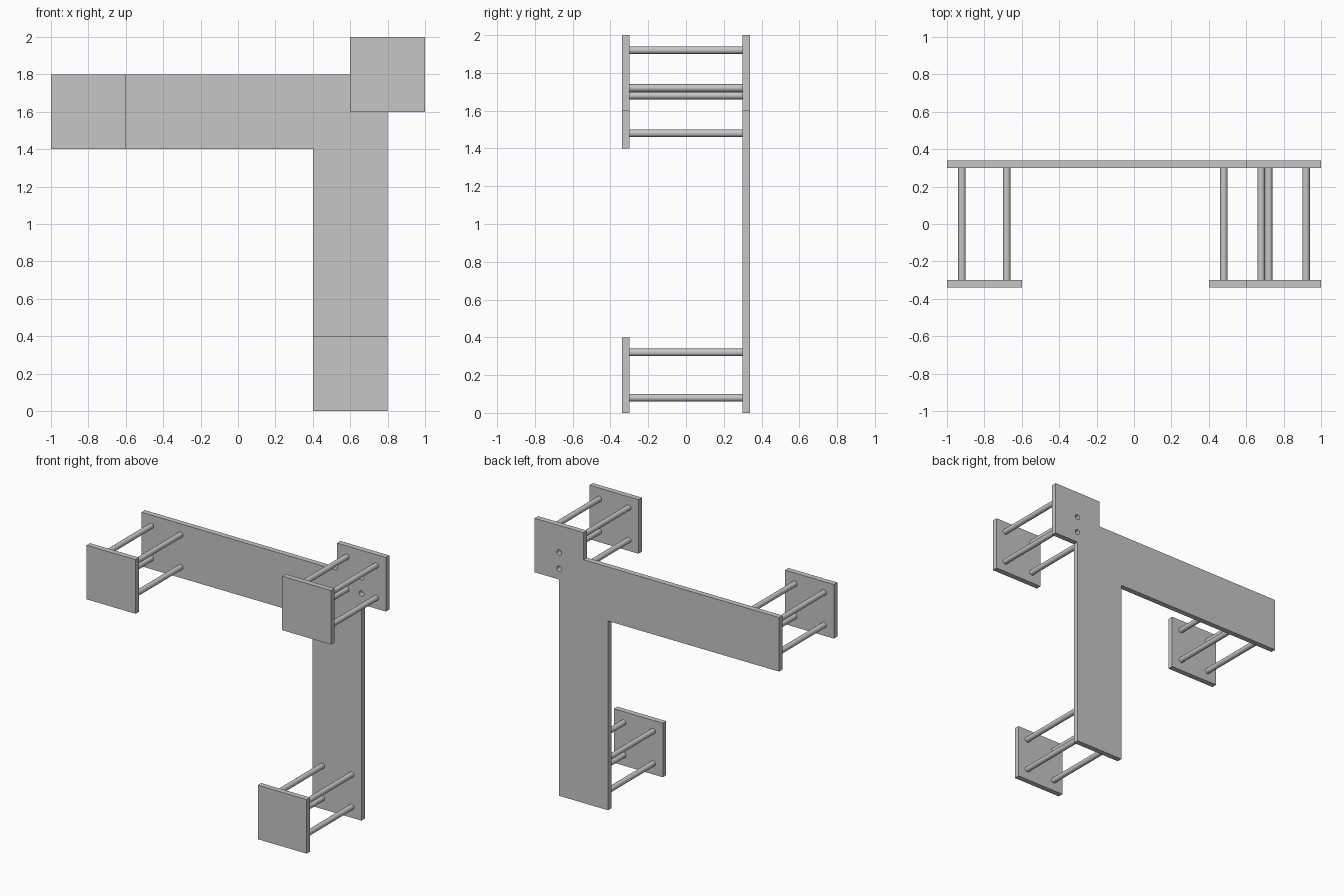
import bpy
from math import cos, sin, tau, radians

cube = bpy.data.objects.get("Cube")
if cube:
    bpy.data.objects.remove(cube, do_unlink=True)

grey = bpy.data.materials.new("light_grey")
grey.use_nodes = True
colour = (0.565, 0.565, 0.565, 1)
grey.diffuse_color = colour
grey.node_tree.nodes["Principled BSDF"].inputs["Base Color"].default_value = colour

PLATE_Y = 0.32      # distance of both plate layers from the middle
THICK = 0.04
ROD_OFFSET = 0.12
ROD_RADIUS = 0.02


def circle(x, z, radius, sides=24):
    return [(x + radius * cos(tau * i / sides), z + radius * sin(tau * i / sides))
            for i in range(sides)]


def sheet(name, y, loops):
    """Flat upright plate; loops after the first are holes."""
    curve = bpy.data.curves.new(name, "CURVE")
    curve.dimensions = "2D"
    curve.fill_mode = "BOTH"
    curve.extrude = THICK / 2
    for loop in loops:
        spline = curve.splines.new("POLY")
        spline.points.add(len(loop) - 1)
        for point, (x, z) in zip(spline.points, loop):
            point.co = (x, z, 0, 1)
        spline.use_cyclic_u = True
        spline.use_smooth = False
    curve.materials.append(grey)
    obj = bpy.data.objects.new(name, curve)
    obj.location.y = y
    obj.rotation_euler.x = radians(90)
    bpy.context.collection.objects.link(obj)
    bpy.ops.object.select_all(action="DESELECT")
    obj.select_set(True)
    bpy.context.view_layer.objects.active = obj
    bpy.ops.object.convert(target="MESH")
    bpy.ops.object.shade_flat()


def rod(name, x, z):
    bpy.ops.mesh.primitive_cylinder_add(
        vertices=24, radius=ROD_RADIUS, depth=2 * PLATE_Y - THICK,
        location=(x, 0, z), rotation=(radians(90), 0, 0))
    obj = bpy.context.object
    obj.name = name
    obj.data.materials.append(grey)
    bpy.ops.object.shade_smooth_by_angle(angle=radians(40))


# Angled back plate with a stepped corner and two drilled holes
outline = [(-1, 1.4), (0.4, 1.4), (0.4, 0), (0.8, 0), (0.8, 1.6),
           (1, 1.6), (1, 2), (0.6, 2), (0.6, 1.8), (-1, 1.8)]
holes = [circle(0.8, z, ROD_RADIUS) for z in (1.8, 1.68)]
sheet("back_plate", PLATE_Y, [outline] + holes)

# Square front plates, each held by four rods
stations = {"arm": (-0.8, 1.6), "corner": (0.8, 1.8), "foot": (0.6, 0.2)}
for label, (cx, cz) in stations.items():
    square = [(cx + sx * 0.2, cz + sz * 0.2)
              for sx, sz in ((-1, -1), (1, -1), (1, 1), (-1, 1))]
    sheet(label + "_front_plate", -PLATE_Y, [square])
    for side, sx in (("right", -1), ("left", 1)):
        for level, sz in (("lower", -1), ("upper", 1)):
            rod(f"{label}_{level}_{side}_rod", cx + sx * ROD_OFFSET, cz + sz * ROD_OFFSET)
